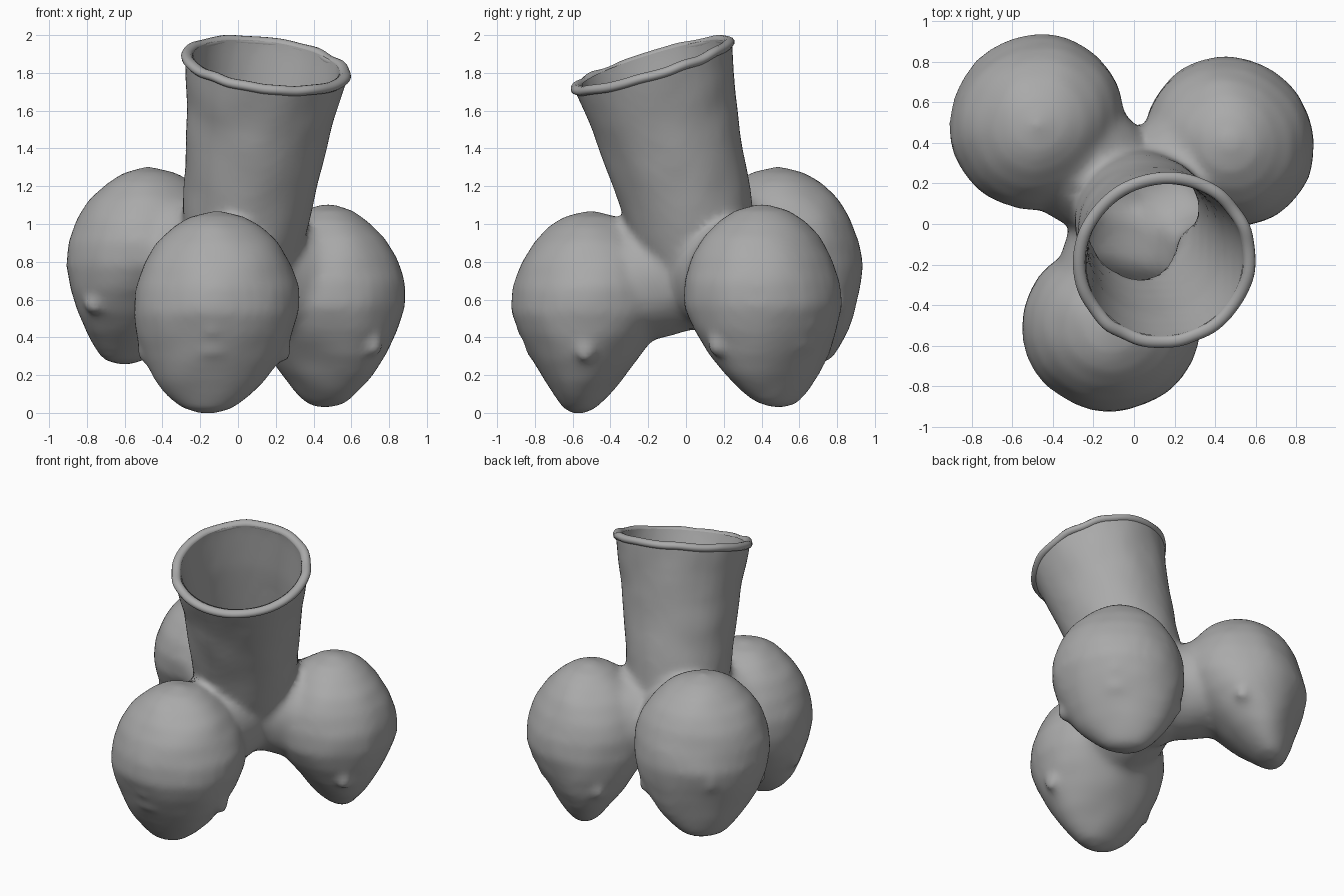
import bpy, bmesh, math
from mathutils import Vector, Matrix, noise

if "Cube" in bpy.data.objects:
    bpy.data.objects.remove(bpy.data.objects["Cube"], do_unlink=True)

# Fired clay colour
clay = bpy.data.materials.new("grey clay")
clay.use_nodes = True
clay.diffuse_color = (0.4, 0.4, 0.4, 1)
bsdf = clay.node_tree.nodes["Principled BSDF"]
bsdf.inputs["Base Color"].default_value = (0.4, 0.4, 0.4, 1)
bsdf.inputs["Roughness"].default_value = 0.8

UP = Vector((0, 0, 1))
HUB = Vector((0, 0.1, 0.74))
MOUTH = Vector((0.15, -0.18, 1.85))
AXIS = (MOUTH - HUB).normalized()
MOUTH_NORMAL = Vector((0.13, -0.31, 1)).normalized()

# Heads: centre x, y, crown height, chin point, radius, facing angle in degrees
HEADS = [
    ((-0.11, -0.50), 1.07, (-0.17, -0.57, 0.0), 0.44, -92),
    ((-0.47, 0.49), 1.30, (-0.60, 0.66, 0.26), 0.44, 135),
    ((0.47, 0.40), 1.10, (0.47, 0.48, 0.03), 0.43, 44),
]
EGG = [(0, .14), (.025, .32), (.08, .48), (.16, .66), (.26, .82), (.38, .94), (.5, 1),
       (.62, .99), (.74, .89), (.84, .74), (.92, .54), (.97, .34), (1, .06)]
NECK = [(0, .29), (.25, .335), (.5, .36), (.75, .39), (.9, .42), (1, .44), (1.15, .45)]


def loft(bm, rings, turn, sides=32):
    """Closed tube through (centre, depth, width) rings."""
    loops = []
    for centre, depth, width in rings:
        loops.append([bm.verts.new(centre + turn @ Vector((
            depth * math.cos(math.tau * i / sides),
            width * math.sin(math.tau * i / sides), 0))) for i in range(sides)])
    for a, b in zip(loops, loops[1:]):
        for i in range(sides):
            j = (i + 1) % sides
            bm.faces.new((a[i], a[j], b[j], b[i]))
    bm.faces.new(loops[0][::-1])
    bm.faces.new(loops[-1])


def blob(bm, place, size, turn=Matrix.Identity(3)):
    """Stretched ball of clay."""
    bmesh.ops.create_icosphere(bm, subdivisions=2, radius=1,
                               matrix=Matrix.Translation(place) @ turn.to_4x4() @ Matrix.Diagonal((*size, 1)))


def head_rings(head, wall):
    """Egg with a jaw that is thin from front to back."""
    (x, y), top, chin, radius, _ = head
    chin = Vector(chin)
    rings = []
    for t, r in EGG:
        z = chin.z + wall + t * (top - chin.z - 2 * wall)
        mix = max(0, 1 - t / 0.6) ** 1.3
        centre = Vector((x, y, z)).lerp(Vector((chin.x, chin.y, z)), mix)
        flat = 0.95 - 0.33 * max(0, 1 - t / 0.45) ** 0.7
        width = r * (radius - wall)
        rings.append((centre, width * flat, width))
    return rings


def add_face(bm, head):
    turn = Matrix.Rotation(math.radians(head[4]), 3, 'Z')
    out, side = turn.col[0], turn.col[1]
    centre, depth, width = head_rings(head, 0)[5]
    surface = centre + out * (depth - 0.015) + UP * 0.07
    blob(bm, surface + UP * 0.03, (.045, .032, .09), turn)            # nose bridge
    blob(bm, surface - UP * 0.03, (.045, .042, .04), turn)            # nose tip
    blob(bm, surface - UP * 0.15 - out * .05, (.045, .08, .025), turn)  # lips
    for s in (-1, 1):
        blob(bm, surface + side * s * .11 + UP * .09 - out * .025, (.035, .09, .03), turn)  # brow
        blob(bm, centre + side * s * width * .91 - UP * .08, (.05, .04, .06), turn)         # ear


def make_object(name, bm):
    mesh = bpy.data.meshes.new(name)
    bm.to_mesh(mesh)
    bm.free()
    mesh.materials.append(clay)
    for polygon in mesh.polygons:
        polygon.use_smooth = True
    obj = bpy.data.objects.new(name, mesh)
    bpy.context.collection.objects.link(obj)
    return obj


def skin(wall, voxel, rounds):
    """Heads, hub and neck fused into one surface, set in by the wall, open at the mouth."""
    bm = bmesh.new()
    blob(bm, HUB, [0.32 - wall] * 3)
    for head in HEADS:
        loft(bm, head_rings(head, wall), Matrix.Rotation(math.radians(head[4]), 3, 'Z'))
        (x, y), top = head[:2]
        middle = Vector((x, y, top - 0.41))
        near = HUB.lerp(middle, 0.1)
        link = [(near.lerp(middle, t), r - wall, r - wall) for t, r in ((0, .28), (.5, .315), (1, .36))]
        loft(bm, link, UP.rotation_difference(middle - near).to_matrix())
        if wall == 0:
            add_face(bm, head)
    loft(bm, [(HUB.lerp(MOUTH, t), r - wall, r - wall) for t, r in NECK],
         UP.rotation_difference(AXIS).to_matrix())
    bmesh.ops.recalc_face_normals(bm, faces=bm.faces)
    obj = make_object("fused clay", bm)
    remesh = obj.modifiers.new("fuse", 'REMESH')
    remesh.mode = 'VOXEL'
    remesh.voxel_size = voxel
    smooth = obj.modifiers.new("soften", 'SMOOTH')
    smooth.factor = 0.5
    smooth.iterations = rounds
    graph = bpy.context.evaluated_depsgraph_get()
    mesh = bpy.data.meshes.new_from_object(obj.evaluated_get(graph))
    bpy.data.objects.remove(obj, do_unlink=True)
    bm = bmesh.new()
    bm.from_mesh(mesh)
    bpy.data.meshes.remove(mesh)
    bmesh.ops.bisect_plane(bm, geom=bm.verts[:] + bm.edges[:] + bm.faces[:],
                           plane_co=MOUTH, plane_no=MOUTH_NORMAL, clear_outer=True)
    return bm


# Outside of the vessel, slightly uneven
outer = skin(0, 0.026, 8)
outer.normal_update()
for v in outer.verts:
    v.co += v.normal * noise.noise(v.co * 5) * 0.008
make_object("three_headed_vessel", outer)

# Inside wall, facing the hollow
inner = skin(0.045, 0.04, 3)
bmesh.ops.reverse_faces(inner, faces=inner.faces[:])
make_object("vessel_inner_wall", inner)

# Uneven rolled lip around the mouth
bm = bmesh.new()
turn = UP.rotation_difference(MOUTH_NORMAL)
N, M = 96, 12
grid = []
for i in range(N):
    a = math.tau * i / N
    spoke = Vector((math.cos(a), math.sin(a), 0))
    wobble = noise.noise(spoke * 3)
    ring = []
    for j in range(M):
        b = math.tau * j / M
        p = spoke * (0.422 + 0.008 * wobble + 0.031 * math.cos(b))
        p.z = 0.026 * math.sin(b) + 0.012 * wobble - 0.012
        ring.append(bm.verts.new(MOUTH + turn @ p))
    grid.append(ring)
for i in range(N):
    a, b = grid[i], grid[(i + 1) % N]
    for j in range(M):
        k = (j + 1) % M
        bm.faces.new((a[j], b[j], b[k], a[k]))
bmesh.ops.recalc_face_normals(bm, faces=bm.faces)
make_object("mouth_lip", bm)
